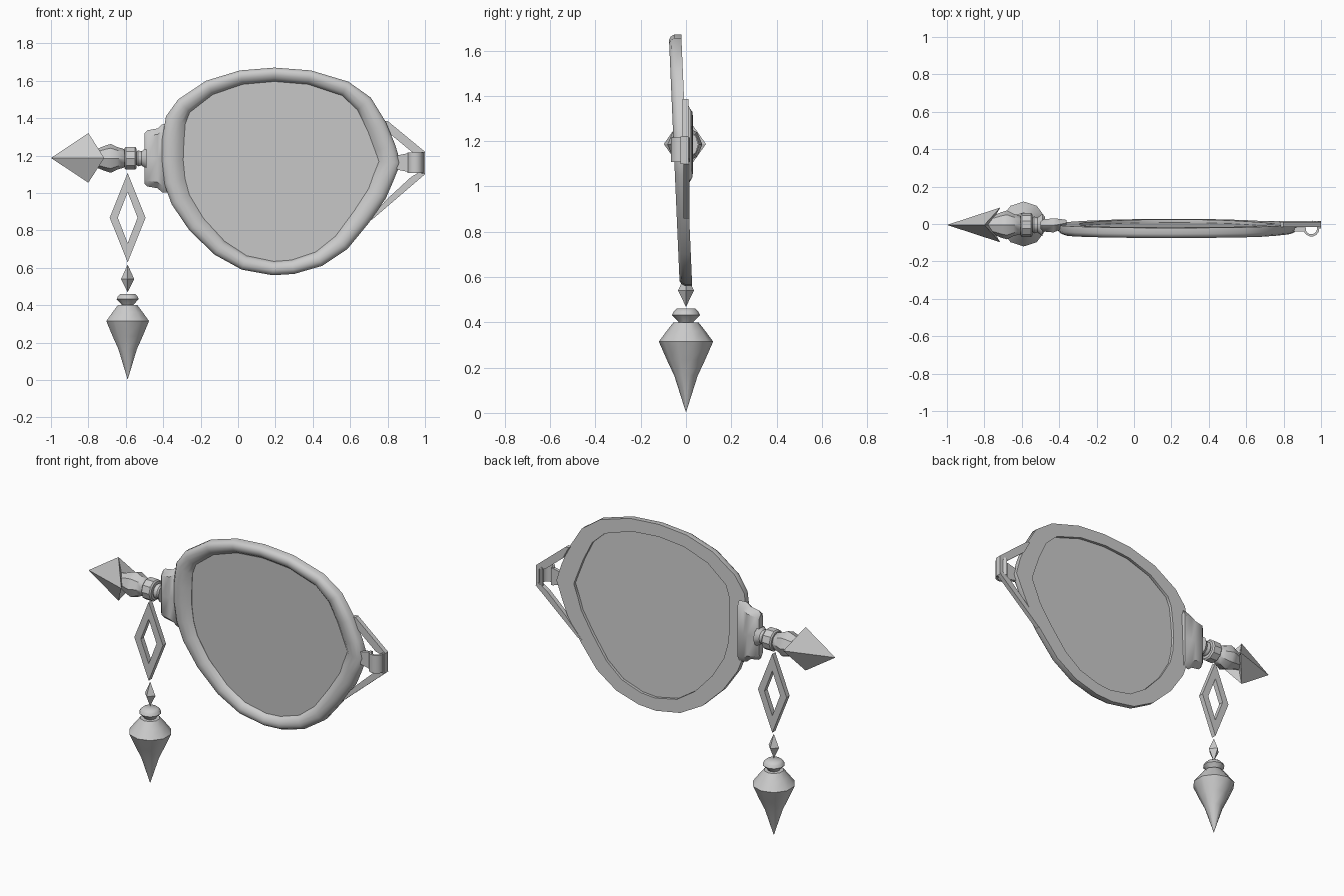
import bpy, bmesh, math
from mathutils import Vector

if "Cube" in bpy.data.objects:
    bpy.data.objects.remove(bpy.data.objects["Cube"])

metal = bpy.data.materials.new("pale grey")
metal.diffuse_color = (0.6, 0.6, 0.6, 1)
metal.use_nodes = True
metal.node_tree.nodes["Principled BSDF"].inputs["Base Color"].default_value = metal.diffuse_color


def make(name, verts, faces, smooth=None):
    me = bpy.data.meshes.new(name)
    me.from_pydata(verts, [], faces)
    bm = bmesh.new()
    bm.from_mesh(me)
    bmesh.ops.recalc_face_normals(bm, faces=bm.faces)
    bm.to_mesh(me)
    bm.free()
    me.materials.append(metal)
    ob = bpy.data.objects.new(name, me)
    bpy.context.collection.objects.link(ob)
    if smooth:
        bpy.ops.object.select_all(action='DESELECT')
        bpy.context.view_layer.objects.active = ob
        ob.select_set(True)
        bpy.ops.object.shade_smooth_by_angle(angle=math.radians(smooth))
    return ob


def bridge(rings, closed=False):
    """Quads between equal rings, capped at the ends unless closed."""
    n, k = len(rings[0]), len(rings)
    verts = [v for r in rings for v in r]
    faces = [(i * n + j, i * n + (j + 1) % n,
              (i + 1) % k * n + (j + 1) % n, (i + 1) % k * n + j)
             for i in range(k if closed else k - 1) for j in range(n)]
    if not closed:
        faces += [tuple(range(n))[::-1], tuple(range((k - 1) * n, k * n))]
    return verts, faces


def lathe(name, profile, centre, axis, sides, smooth=40, turn=0.0):
    """Spin (radius, position) pairs round the x or z axis."""
    rings = []
    for r, p in profile:
        ring = []
        for j in range(sides):
            a = turn + 2 * math.pi * j / sides
            c, s = r * math.cos(a), r * math.sin(a)
            ring.append((p, centre[0] + c, centre[1] + s) if axis == 'x'
                        else (centre[0] + c, centre[1] + s, p))
        rings.append(ring)
    return make(name, *bridge(rings), smooth)


def plate(name, pts, y0, y1, smooth=None):
    """Extrude an x-z outline between two depths."""
    return make(name, *bridge([[(x, y, z) for x, z in pts] for y in (y0, y1)]), smooth)


def lean(z):
    """The rim leans slightly forward at the top."""
    return -0.047 + (1.65 - z) * 0.0435


# Rim: egg outline with rounded front and flat back
outline = [Vector(p) for p in (
    (-.41, 1.17), (-.405, 1.29), (-.385, 1.41), (-.32, 1.50), (-.17, 1.60), (.01, 1.655),
    (.195, 1.67), (.39, 1.655), (.59, 1.595), (.71, 1.51), (.79, 1.38), (.84, 1.26),
    (.87, 1.16), (.825, 1.05), (.79, .97), (.70, .84), (.585, .70), (.45, .61),
    (.30, .567), (.185, .56), (.02, .59), (-.125, .67), (-.26, .80), (-.355, .94),
    (-.395, 1.05))]
n = len(outline)
section = [(0, .027), (0, -.005), (.12, -.02), (.3, -.028), (.55, -.028),
           (.8, -.018), (1, .0), (1, .027)]
rim_rings, inner = [], []
for i, p in enumerate(outline):
    t = (outline[(i + 1) % n] - outline[i - 1]).normalized()
    inward = Vector((t.y, -t.x))
    width = .074 + .043 * inward.x ** 2
    inner.append(p + inward * width)
    rim_rings.append([(q.x, lean(q.y) + d, q.y) for f, d in section
                      for q in [p + inward * width * f]])
make("rim", *bridge(rim_rings, closed=True), 45)

# Lens: thin flat pane set inside the rim
make("lens", *bridge([[(q.x, lean(q.y) + d, q.y) for q in inner] for d in (.002, .010)]))

# Side clasp hugging the left of the rim
clasp = []
for x, h, f, b in ((-.50, .135, -.025, .012), (-.485, .15, -.04, .025),
                   (-.43, .16, -.045, .03), (-.405, .182, -.035, .028),
                   (-.36, .185, -.01, .022)):
    m, z = (f + b) / 2, 1.185
    clasp.append([(x, m, z - h), (x, f, z - h * .8), (x, f, z), (x, f, z + h * .8),
                  (x, m, z + h), (x, b, z + h * .8), (x, b, z), (x, b, z - h * .8)])
make("clasp", *bridge(clasp), 40)

# Rod, collar and bulb along the side bar
bar = (-.005, 1.185)
lathe("rod", [(.035, -.60), (.035, -.545), (.045, -.535), (.04, -.515), (.06, -.49)],
      bar, 'x', 10)
lathe("collar", [(.055, -.607), (.064, -.600), (.064, -.550), (.055, -.543)], bar, 'x', 10, 30)
lathe("bulb", [(.045, -.80), (.048, -.76), (.068, -.71), (.077, -.68), (.06, -.645),
               (.05, -.61), (.035, -.60)], bar, 'x', 8)

# Four-sided arrow head with a swept base
make("arrow_head", [(-1, -.005, 1.187), (-.80, -.005, 1.32), (-.715, .088, 1.187),
                    (-.80, -.005, 1.055), (-.715, -.098, 1.187), (-.77, -.005, 1.187)],
     [f for i in range(4) for f in ((0, 1 + i, 1 + (i + 1) % 4), (5, 1 + (i + 1) % 4, 1 + i))])

# Hanging open rhombus
drop_x = -.59


def rhombus(w, h, y):
    return [(drop_x + w * a, y, .868 + h * b) for a, b in ((0, 1), (1, 0), (0, -1), (-1, 0))]


make("open_rhombus", *bridge([rhombus(.096, .239, -.015), rhombus(.096, .239, .015),
                              rhombus(.053, .136, .015), rhombus(.053, .136, -.015)], closed=True))

# Small diamond and pendant drop
lathe("small_diamond", [(.001, .47), (.035, .54), (.001, .615)], (drop_x, 0), 'z', 4, None)
turn = math.pi / 2
lathe("pendant_cap", [(.03, .395), (.035, .405), (.062, .432), (.055, .447), (.042, .46)],
      (drop_x, 0), 'z', 10, 50, turn)
lathe("pendant", [(.001, .005), (.052, .165), (.085, .235), (.12, .315), (.085, .362), (.055, .40)],
      (drop_x, 0), 'z', 10, 50, turn)

# Triangular hinge bracket on the right
plate("upper_strut", [(.78, 1.385), (.80, 1.385), (1, 1.22), (.985, 1.20), (.935, 1.215),
                      (.82, 1.31)], -.015, .012)
plate("lower_strut", [(.68, .84), (.72, .86), (1, 1.10), (.985, 1.12), (.925, 1.085),
                      (.80, .97)], -.012, .015)
plate("bracket_end", [(.98, 1.10), (1, 1.10), (1, 1.22), (.98, 1.22)], -.025, .012)


# Open curled hook over the bracket end
def hook_ring(z):
    pts = []
    for r in (.043, .031):
        arc = [(.948 + r * math.cos(a), -.024 + r * math.sin(a))
               for a in (math.radians(80 - 26 * k) for k in range(11))]
        pts += arc if r > .04 else arc[::-1]
    return [(x, y, z) for x, y in pts]


make("hook", *bridge([hook_ring(1.107), hook_ring(1.217)]), 40)
plate("hook_tab", [(.85, 1.125), (.92, 1.11), (.92, 1.215), (.85, 1.20)], -.04, -.02)
